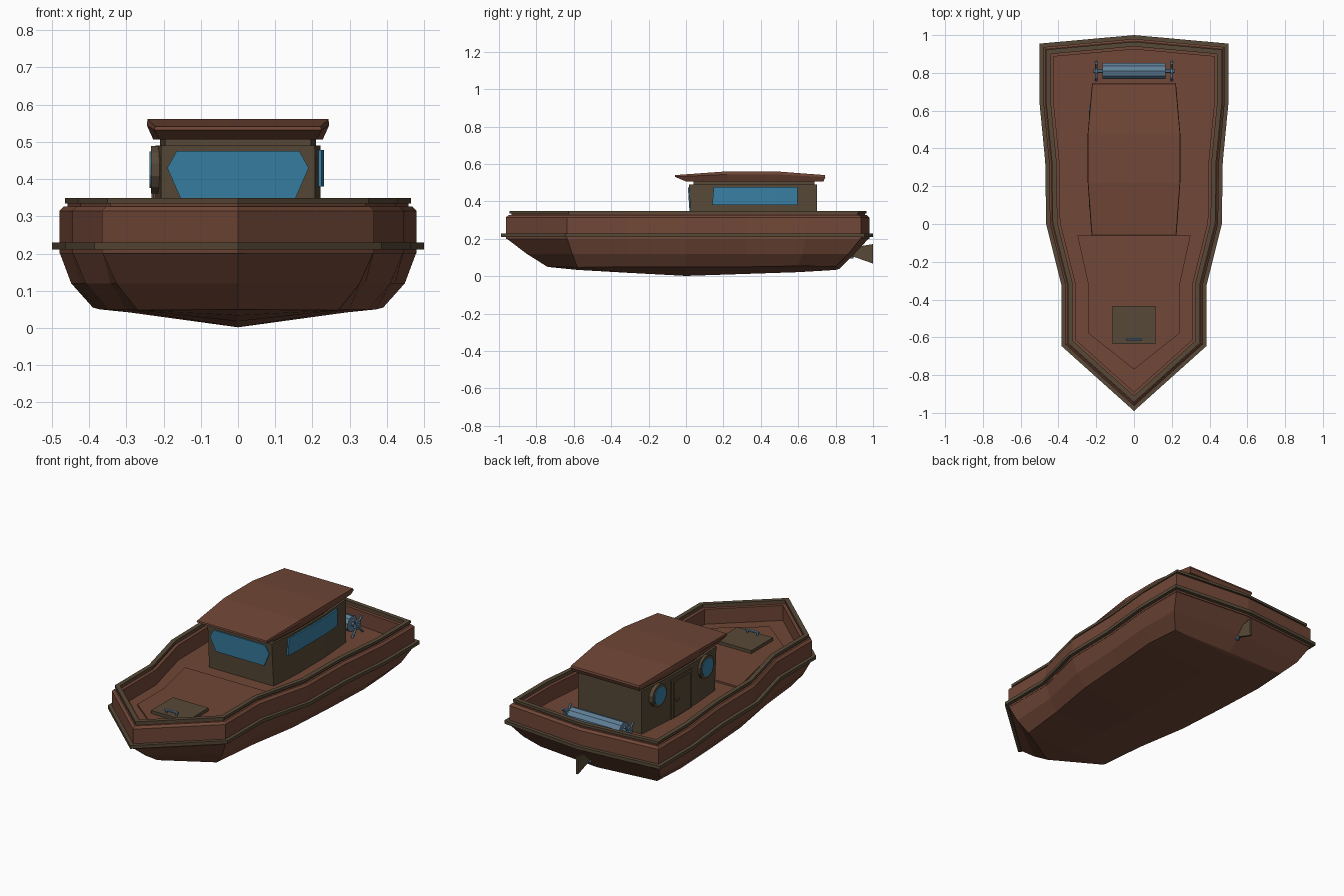
import bpy, bmesh, math
from mathutils import Vector

if "Cube" in bpy.data.objects:
    bpy.data.objects.remove(bpy.data.objects["Cube"])

def material(name, rgb):
    m = bpy.data.materials.new(name)
    m.diffuse_color = (*rgb, 1)
    m.use_nodes = True
    m.node_tree.nodes["Principled BSDF"].inputs["Base Color"].default_value = m.diffuse_color
    return m

RED = material("red_brown_wood", (.165, .063, .038))
OLIVE = material("dark_olive_wood", (.095, .066, .038))
GLASS = material("blue_glass", (.040, .215, .37))
STEEL = material("blue_steel", (.12, .22, .32))

def make(name, verts, faces, mat):
    me = bpy.data.meshes.new(name)
    me.from_pydata([tuple(v) for v in verts], [], faces)
    bm = bmesh.new()
    bm.from_mesh(me)
    bmesh.ops.recalc_face_normals(bm, faces=bm.faces)
    bm.to_mesh(me)
    bm.free()
    me.materials.append(mat)
    ob = bpy.data.objects.new(name, me)
    bpy.context.collection.objects.link(ob)
    return ob

def loft(name, rings, mat, closed=False):
    """Skin equal-length rings; cap the ends, or join last ring to first."""
    n, k = len(rings[0]), len(rings)
    verts = [v for r in rings for v in r]
    faces = [(i*n+j, i*n+(j+1) % n, (i+1) % k*n+(j+1) % n, (i+1) % k*n+j)
             for i in range(k if closed else k-1) for j in range(n)]
    if not closed:
        faces += [tuple(range(n)), tuple(range((k-1)*n, k*n))]
    return make(name, verts, faces, mat)

def box(name, lo, hi, mat):
    ring = lambda z: [(lo[0], lo[1], z), (hi[0], lo[1], z), (hi[0], hi[1], z), (lo[0], hi[1], z)]
    return loft(name, [ring(lo[2]), ring(hi[2])], mat)

def rod(name, a, b, r, mat, sides=8):
    a, b = Vector(a), Vector(b)
    q = (b-a).to_track_quat('Z', 'Y')
    circle = [q @ Vector((r*math.cos(t), r*math.sin(t), 0))
              for t in (2*math.pi*(i+.5)/sides for i in range(sides))]
    return loft(name, [[p+c for c in circle] for p in (a, b)], mat)

def mirror_ring(pts):
    """First and last points lie on the centreline."""
    return list(pts) + [(-p[0], *p[1:]) for p in reversed(pts[1:-1])]

# Plan outline of the boat, bow to stern
HALF = [(0, -.99), (.385, -.645), (.385, -.32), (.465, 0), (.47, .33),
        (.5, .64), (.5, .955), (0, 1.0)]
OUT = [Vector(p) for p in mirror_ring(HALF)]

def inset(d, z):
    res, n = [], len(OUT)
    for i, p in enumerate(OUT):
        e1, e2 = (p-OUT[i-1]).normalized(), (OUT[(i+1) % n]-p).normalized()
        n1, n2 = Vector((-e1.y, e1.x)), Vector((-e2.y, e2.x))
        q = p + (n1+n2)*d/(1+n1.dot(n2))
        res.append((q.x, q.y, z))
    return res

def band(name, profile, mat):
    return loft(name, [inset(d, z) for d, z in profile], mat, closed=True)

# Lower hull: sheer, mid and chine rings, closed by a keel line
CHINE = [(0, -.74, .05), (.27, -.58, .048), (.30, -.30, .05), (.35, 0, .05),
         (.37, .3, .05), (.39, .6, .055), (.375, .8, .052), (0, .82, .04)]
KEEL = [.034, .018, .002, .012, .022, .034]
sheer, chine = inset(.02, .205), mirror_ring(CHINE)
mid = []
for s, c in zip(sheer, chine):
    v = Vector(s).lerp(Vector(c), .5)
    v.x *= 1.03
    v.z = .12
    mid.append(v)
top = inset(.02, .22)
n = len(top)
verts = top + sheer + mid + chine + [(0, CHINE[i+1][1], z) for i, z in enumerate(KEEL)]
faces = [(r*n+j, r*n+(j+1) % n, (r+1)*n+(j+1) % n, (r+1)*n+j) for r in range(3) for j in range(n)]
b, k = 3*n, 4*n
for side in (1, -1):
    c = lambda i: b + (i*side) % n
    faces += [(c(0), c(1), k), (c(6), c(7), k+5)]
    faces += [(c(i+1), c(i+2), k+i+1, k+i) for i in range(5)]
faces.append(tuple(range(n)))
make("lower_hull", verts, faces, RED)

# Bulwark, rub rail, cap rail and deck
band("bulwark", [(.02, .2), (.02, .315), (.032, .327), (.042, .327), (.042, .337),
                 (.056, .337), (.056, .327), (.075, .327), (.075, .2)], RED)
band("rub_rail", [(0, .211), (0, .23), (.04, .23), (.04, .211)], OLIVE)
band("cap_rail", [(.035, .335), (.035, .35), (.06, .35), (.06, .335)], OLIVE)
loft("deck", [inset(.06, .222), inset(.06, .24)], RED)

# Raised foredeck panel, hatch and its handle
panel = mirror_ring([(0, -.77), (.24, -.58), (.24, -.33), (.3, -.06), (0, -.06)])
loft("foredeck_panel", [[(x, y, z) for x, y in panel] for z in (.235, .25)], RED)
box("hatch", (-.115, -.635, .245), (.115, -.435, .268), OLIVE)
rod("hatch_handle", (-.042, -.61, .285), (.042, -.61, .285), .007, STEEL, 6)
for x in (-.032, .032):
    rod("hatch_handle_post", (x, -.61, .262), (x, -.61, .285), .006, STEEL, 6)

# Cabin with gently bulged sides
def wall_x(y):
    pts = [(.0, .205), (.22, .222), (.48, .222), (.72, .203)]
    for (a, u), (c, v) in zip(pts, pts[1:]):
        if y <= c:
            return u + (v-u)*(y-a)/(c-a)

def cabin_ring(z, front, d=0):
    ys = [front, .22, .48, .7-d]
    return [(wall_x(y)-d, y, z) for y in ys] + [(d-wall_x(y), y, z) for y in reversed(ys)]

loft("cabin", [cabin_ring(.235, .032), cabin_ring(.49, .015)], OLIVE)
loft("cabin_top_trim", [cabin_ring(.485, .04, .012), cabin_ring(.512, .04, .012)], OLIVE)

# Roof: cambered slab, wider at the top edge
def roof_ring(stations):
    return [(x, y, z) for x, y, z in stations] + [(-x, y, z) for x, y, z in reversed(stations)]

low = roof_ring([(.212, 0, .507), (.228, .22, .507), (.228, .48, .507), (.212, .735, .507)])
edge = roof_ring([(.225, -.06, .532), (.245, .22, .545), (.245, .48, .545), (.222, .745, .53)])
high = roof_ring([(.222, -.058, .541), (.243, .22, .561), (.243, .48, .561), (.22, .742, .541)])
roof = low + edge + high
rf = [(r*8+j, r*8+(j+1) % 8, r*8+8+(j+1) % 8, r*8+8+j) for r in range(2) for j in range(8)]
rf += [(r+i, r+i+1, r+6-i, r+7-i) for r in (0, 16) for i in range(3)]
make("roof", roof, rf, RED)

# Front window: six-sided plate following the raked wall
hexa = [(-.155, .35), (.155, .35), (.19, .43), (.165, .475), (-.165, .475), (-.19, .43)]
wall_y = lambda z: .032 - (z-.235)/.255*.017
loft("front_window", [[(x, wall_y(z)+o, z) for x, z in hexa] for o in (-.006, .003)], GLASS)

# Right side window following the bulged wall
rings = []
for y, skew in ((.14, .008), (.22, 0), (.48, 0), (.597, 0)):
    x = wall_x(y)
    rings.append([(x-.004, y, .38), (x+.009, y, .38), (x+.009, y+skew, .478), (x-.004, y+skew, .478)])
loft("side_window", rings, GLASS)

# Left side: two portholes and a door
for y in (.14, .575):
    rod("porthole_rim", (-.20, y, .425), (-.234, y, .425), .066, OLIVE, 12)
    rod("porthole_glass", (-.21, y, .425), (-.238, y, .425), .051, GLASS, 12)
box("door_frame", (-.228, .27, .24), (-.21, .46, .465), OLIVE)
box("door_panel", (-.233, .29, .245), (-.22, .44, .45), OLIVE)
box("door_handle", (-.242, .405, .335), (-.23, .43, .35), OLIVE)

# Stern winch: drum, axle and crossed end stands
rod("winch_drum", (-.168, .81, .296), (.168, .81, .296), .045, STEEL, 10)
rod("winch_axle", (-.215, .81, .296), (.215, .81, .296), .012, STEEL, 8)
for x in (-.2, .2):
    rod("winch_hub", (x-.007, .81, .296), (x+.007, .81, .296), .026, STEEL, 8)
    for s in (-1, 1):
        rod("winch_brace", (x, .81-s*.05, .24), (x, .81+s*.04, .338), .007, STEEL, 6)

# Rudder blade and post
blade = [(.88, .11), (1.0, .068), (1.0, .172), (.88, .152)]
loft("rudder_blade", [[(x, y, z) for y, z in blade] for x in (-.006, .006)], OLIVE)
rod("rudder_post", (0, .885, .095), (0, .885, .18), .011, STEEL, 8)
